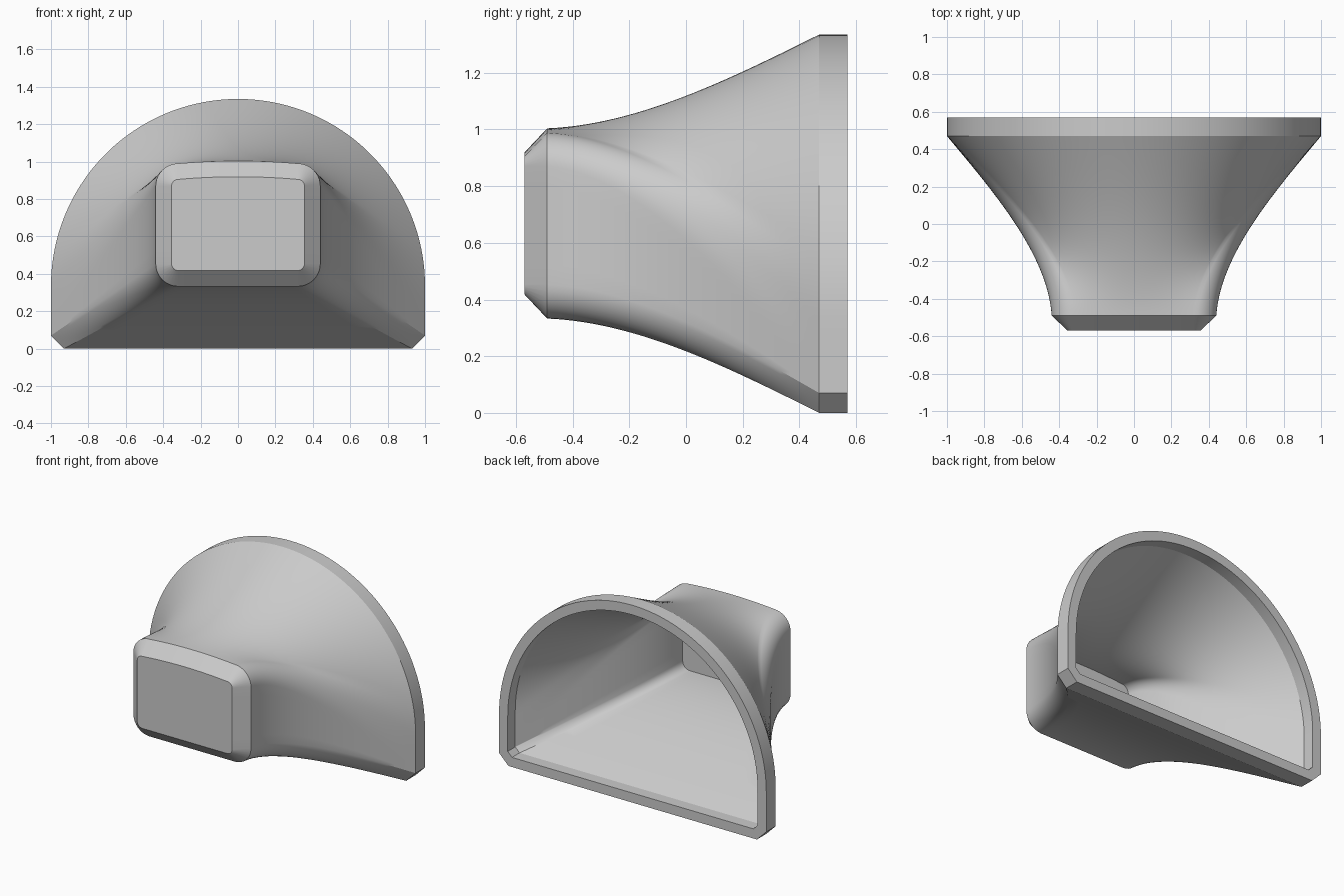
import bpy, bmesh
from math import sin, cos, pi, radians, sqrt

if "Cube" in bpy.data.objects:
    bpy.data.objects.remove(bpy.data.objects["Cube"], do_unlink=True)

FRONT, NECK, MOUTH, BACK = -0.57, -0.49, 0.47, 0.57
WALL = 0.065
COUNTS = (8, 8, 6, 10, 30)  # floor, lower corner, side, upper corner, top


def spread(count):
    return [i / count for i in range(count)]


def neck_section(d):
    """Half of the rounded rectangle, inset by d, floor centre to top centre."""
    r = max(0.12 - d, 0.02)
    x, low, high = 0.44 - d, 0.333 + d, 0.99 - d
    a, b, c, e, f = COUNTS
    pts = [((x - r) * t, low) for t in spread(a)]
    pts += [(x - r + r * sin(t * pi / 2), low + r - r * cos(t * pi / 2)) for t in spread(b)]
    pts += [(x, low + r + (high - low - 2 * r) * t) for t in spread(c)]
    pts += [(x - r + r * cos(t * pi / 2), high - r + r * sin(t * pi / 2)) for t in spread(e)]
    pts += [((x - r) * (1 - t), high + 0.014 * (1 - (1 - t) ** 2)) for t in spread(f) + [1]]
    return pts


def mouth_section(d):
    """Half of the arch with chamfered feet, inset by d."""
    r, spring, start = 1 - d, 0.335, radians(12)
    cut = 0.07 - d * (2 - sqrt(2))
    foot, bend = d + cut, d + cut + 0.05
    a, b, c, e, f = COUNTS
    pts = [((r - cut) * t, d) for t in spread(a)]
    pts += [(r - cut + cut * t, d + cut * t) for t in spread(b)]
    pts += [(r, foot + (bend - foot) * t) for t in spread(c)]
    straight = spring - bend
    for t in spread(e):
        s = t * (straight + r * start)
        ang = max(s - straight, 0) / r
        pts.append((r * cos(ang), min(bend + s, spring) + r * sin(ang)))
    for t in spread(f) + [1]:
        ang = start + (pi / 2 - start) * t
        pts.append((r * cos(ang), spring + r * sin(ang)))
    return pts


def blend(p, q, t):
    """Flare that leaves the neck gently and reaches the mouth straight."""
    f = 0.12 * t + 1.32 * t ** 2 - 0.44 * t ** 3
    return [(u[0] + (v[0] - u[0]) * f, u[1] + (v[1] - u[1]) * f) for u, v in zip(p, q)]


def ring(bm, half, y):
    full = half + [(-x, z) for x, z in half[-2:0:-1]]
    return [bm.verts.new((x, y, z)) for x, z in full]


def flare(bm, d, y0, y1, steps=28):
    p, q = neck_section(d), mouth_section(d)
    return [ring(bm, blend(p, q, i / steps), y0 + (y1 - y0) * i / steps)
            for i in range(steps + 1)]


bm = bmesh.new()
# Bevelled nose, outer flare, straight rim, then the inner wall back to the nose
rings = [ring(bm, neck_section(0.085), FRONT)]
rings += flare(bm, 0, NECK, MOUTH)
rings += [ring(bm, mouth_section(0), BACK), ring(bm, mouth_section(WALL), BACK)]
rings += flare(bm, WALL, NECK - 0.01, MOUTH + 0.02)[::-1]
for p, q in zip(rings, rings[1:]):
    for i in range(len(p)):
        j = (i + 1) % len(p)
        bm.faces.new((p[i], p[j], q[j], q[i]))
bm.faces.new(rings[0])
bm.faces.new(rings[-1])
bmesh.ops.recalc_face_normals(bm, faces=bm.faces)
mesh = bpy.data.meshes.new("flared_hood")
bm.to_mesh(mesh)
bm.free()

hood = bpy.data.objects.new("flared_hood", mesh)
bpy.context.collection.objects.link(hood)

# Plain grey
grey = bpy.data.materials.new("plain_grey")
grey.use_nodes = True
colour = (0.6, 0.6, 0.6, 1)
grey.diffuse_color = colour
grey.node_tree.nodes["Principled BSDF"].inputs["Base Color"].default_value = colour
mesh.materials.append(grey)

bpy.ops.object.select_all(action="DESELECT")
hood.select_set(True)
bpy.context.view_layer.objects.active = hood
bpy.ops.object.shade_smooth_by_angle(angle=radians(25))
